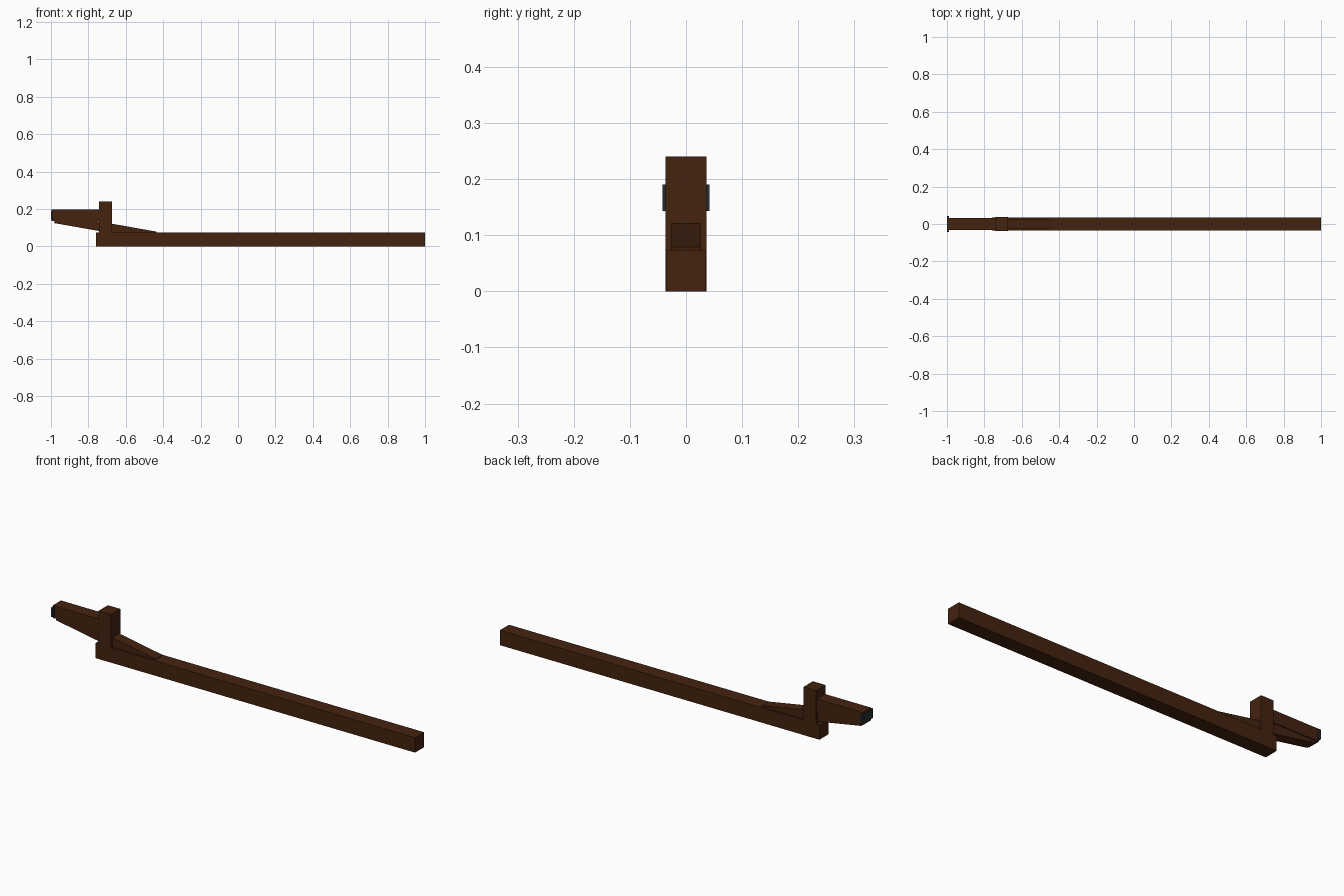
import bpy
import bmesh

default = bpy.data.objects.get("Cube")
if default:
    bpy.data.objects.remove(default, do_unlink=True)


def flat_material(name, colour):
    mat = bpy.data.materials.new(name)
    mat.use_nodes = True
    mat.diffuse_color = colour
    mat.node_tree.nodes["Principled BSDF"].inputs["Base Color"].default_value = colour
    return mat


wood = flat_material("dark wood", (0.058, 0.017, 0.005, 1))
iron = flat_material("dark iron", (0.02, 0.026, 0.03, 1))


def extruded(name, profile, half_width, mat):
    """Side profile of (x, z) points extruded evenly about y = 0."""
    bm = bmesh.new()
    face = bm.faces.new([bm.verts.new((x, -half_width, z)) for x, z in profile])
    result = bmesh.ops.extrude_face_region(bm, geom=[face])
    for v in result["geom"]:
        if isinstance(v, bmesh.types.BMVert):
            v.co.y = half_width
    bmesh.ops.recalc_face_normals(bm, faces=bm.faces)
    mesh = bpy.data.meshes.new(name)
    bm.to_mesh(mesh)
    bm.free()
    mesh.materials.append(mat)
    obj = bpy.data.objects.new(name, mesh)
    bpy.context.collection.objects.link(obj)
    return obj


def block(name, x0, x1, z0, z1, half_width, mat):
    return extruded(name, [(x0, z0), (x1, z0), (x1, z1), (x0, z1)], half_width, mat)


# Long beam with an upright post near its end
block("long_beam", -0.76, 1.0, 0, 0.074, 0.036, wood)
block("upright_post", -0.742, -0.673, 0.0, 0.24, 0.0365, wood)

# Short arm held by the post
block("short_arm", -0.997, -0.70, 0.135, 0.197, 0.032, wood)

# Slanted brace running through the post from the arm down to the beam
extruded("slanted_brace",
         [(-0.983, 0.125), (-0.445, 0.03), (-0.435, 0.079), (-0.975, 0.175)],
         0.027, wood)

# Iron plate across the tip of the arm
block("tip_plate", -1.0, -0.988, 0.143, 0.19, 0.042, iron)
